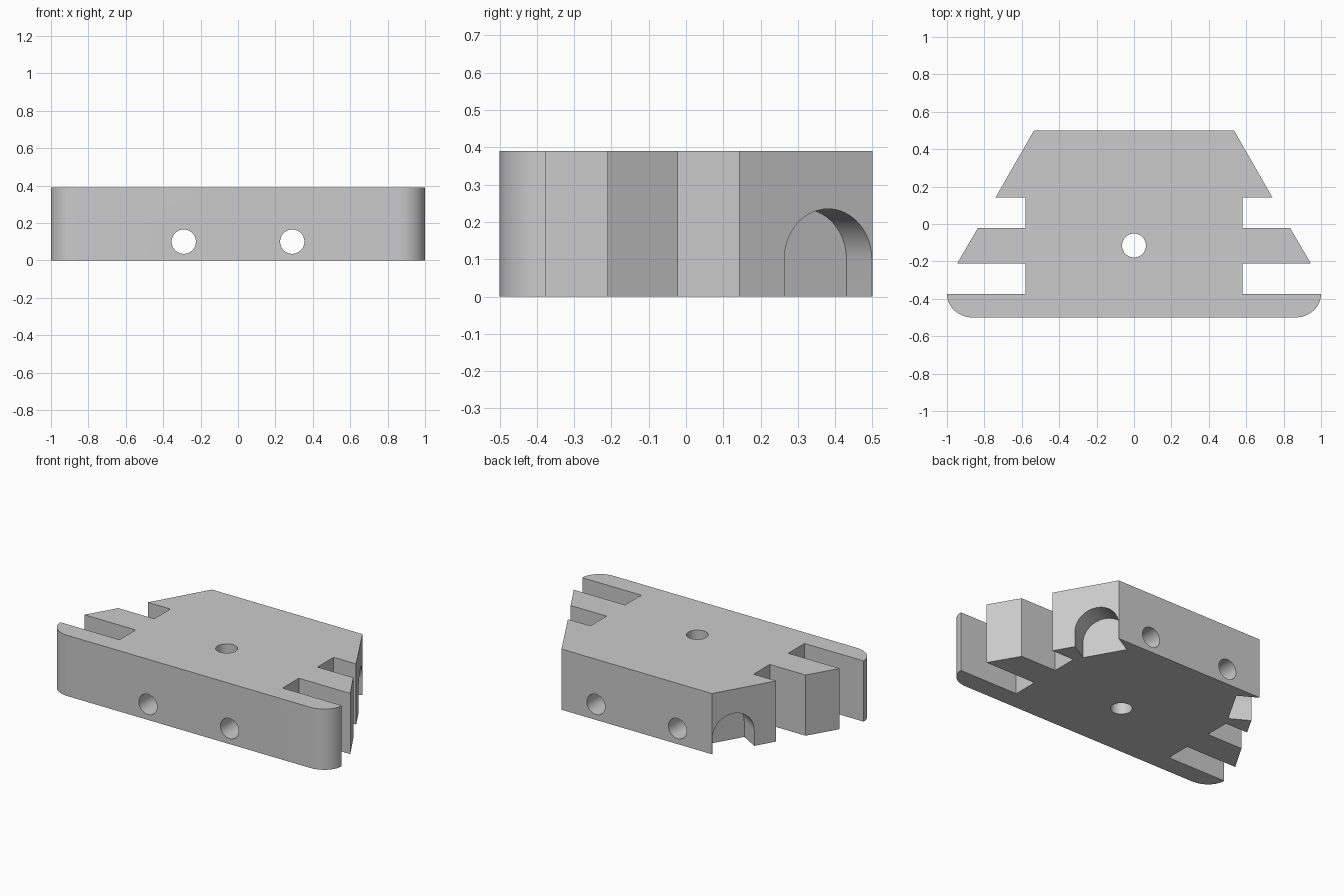
import bpy, bmesh
from math import cos, sin, pi, atan2
from mathutils import Matrix, Vector

if "Cube" in bpy.data.objects:
    bpy.data.objects.remove(bpy.data.objects["Cube"])

HEIGHT = 0.39

grey = bpy.data.materials.new("plain grey")
grey.use_nodes = True
tone = (0.6, 0.6, 0.6, 1)
grey.diffuse_color = tone
grey.node_tree.nodes["Principled BSDF"].inputs["Base Color"].default_value = tone


def prism(name, outline, depth, matrix=Matrix()):
    """Extrude a flat outline along its local z, then place it."""
    bm = bmesh.new()
    base = bm.faces.new([bm.verts.new((x, y, 0)) for x, y in outline])
    top = bmesh.ops.extrude_face_region(bm, geom=[base])["geom"]
    moved = [v for v in top if isinstance(v, bmesh.types.BMVert)]
    bmesh.ops.translate(bm, verts=moved, vec=(0, 0, depth))
    bmesh.ops.recalc_face_normals(bm, faces=bm.faces)
    bm.transform(matrix)
    if matrix.determinant() < 0:
        bmesh.ops.reverse_faces(bm, faces=bm.faces)
    mesh = bpy.data.meshes.new(name)
    bm.to_mesh(mesh)
    bm.free()
    mesh.materials.append(grey)
    obj = bpy.data.objects.new(name, mesh)
    bpy.context.collection.objects.link(obj)
    return obj


def arc(cx, cy, rx, ry, start, end, steps):
    angles = [start + (end - start) * i / steps for i in range(steps + 1)]
    return [(cx + rx * cos(a), cy + ry * sin(a)) for a in angles]


def circle(radius):
    return arc(0, 0, radius, radius, 0, 2 * pi, 48)[:-1]


# Notched block: half outline, mirrored
shoulder, corner = Vector((0.74, 0.142)), Vector((0.535, 0.5))
half = arc(0.86, -0.375, 0.14, 0.125, -pi / 2, 0, 16)
half += [(0.58, -0.375), (0.58, -0.21), (0.945, -0.21), (0.835, -0.022),
         (0.58, -0.022), (0.58, 0.142), tuple(shoulder), tuple(corner)]
block = prism("notched_block", half + [(-x, y) for x, y in reversed(half)], HEIGHT)

# Vertical centre hole and two holes running front to back
cutters = [prism("centre_hole_cutter", circle(0.064), 1,
                 Matrix.Translation((0, -0.115, -0.3)))]
for side in (-1, 1):
    place = Matrix.Translation((side * 0.29, 0.8, 0.1)) @ Matrix.Rotation(pi / 2, 4, "X")
    cutters.append(prism("long_hole_cutter", circle(0.065), 1.6, place))

# Arched pockets sunk square into the slanted rear faces
radius, depth, reach = 0.135, 0.137, 0.2
along = (corner - shoulder).normalized()
outward = Vector((along.y, -along.x))
centre = corner - along * (radius + 0.002) - outward * depth
arch = arc(0, 0, radius, radius, 0, pi, 32) + [(-radius, -0.3), (radius, -0.3)]
place = (Matrix.Translation((centre.x, centre.y, 0.1))
         @ Matrix.Rotation(atan2(outward.y, outward.x), 4, "Z")
         @ Matrix.Rotation(pi / 2, 4, "Z") @ Matrix.Rotation(pi / 2, 4, "X"))
for side in (-1, 1):
    cutters.append(prism("arched_pocket_cutter", arch, depth + reach,
                         Matrix.Diagonal((side, 1, 1, 1)) @ place))

# Cut everything and keep the flat edges sharp
bpy.ops.object.select_all(action="DESELECT")
block.select_set(True)
bpy.context.view_layer.objects.active = block
for cutter in cutters:
    cutter.hide_render = True
    cut = block.modifiers.new(cutter.name, "BOOLEAN")
    cut.operation = "DIFFERENCE"
    cut.solver = "EXACT"
    cut.object = cutter
    bpy.ops.object.modifier_apply(modifier=cut.name)
    bpy.data.objects.remove(cutter)
bpy.ops.object.shade_smooth_by_angle(angle=pi / 6)
